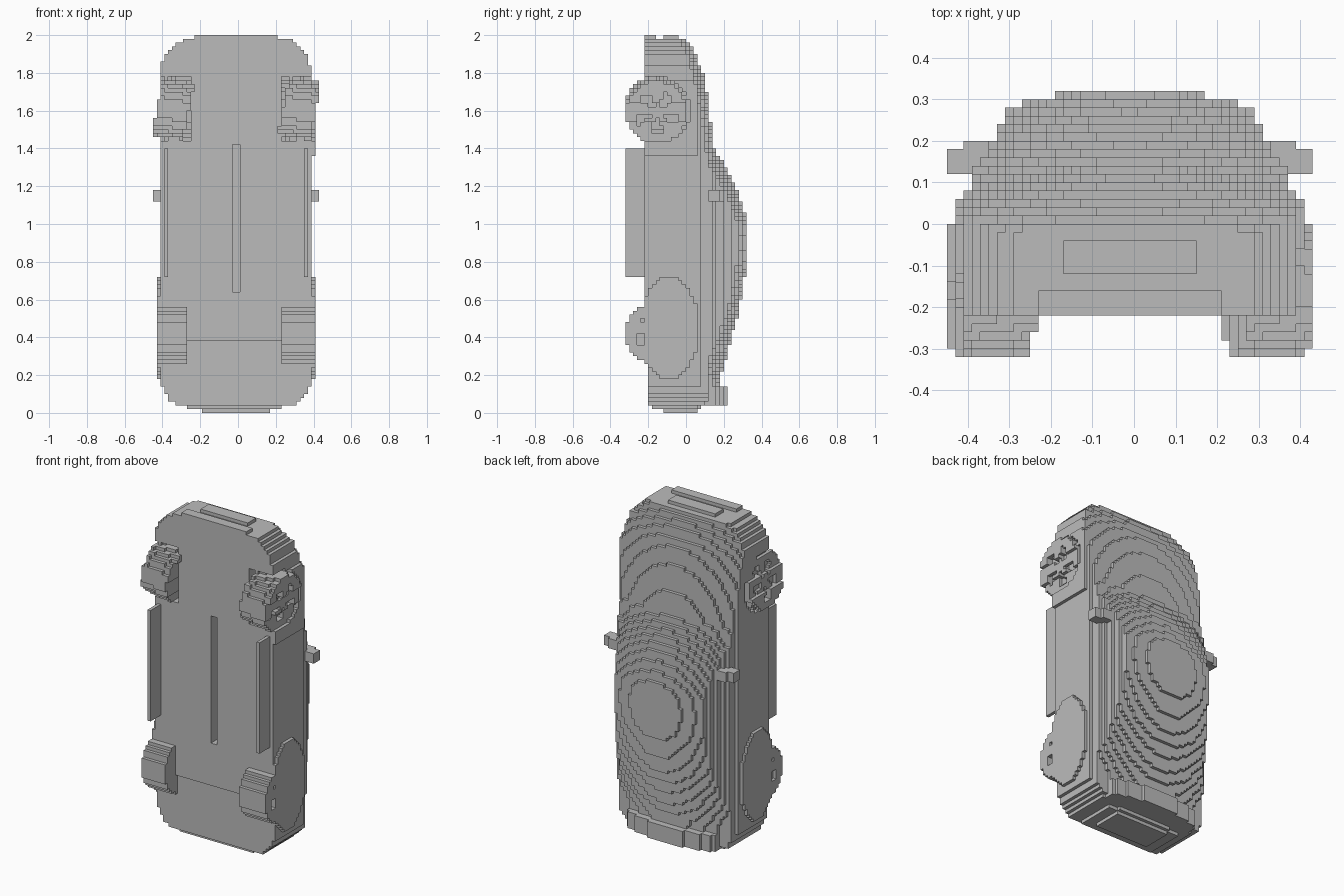
import bpy, bmesh, math

if "Cube" in bpy.data.objects:
    bpy.data.objects.remove(bpy.data.objects["Cube"], do_unlink=True)

V = 0.02            # block size
CX = -0.01          # symmetry plane of the car
WHEEL_Y, WHEEL_R = -0.155, 0.165
REAR_Z, FRONT_Z = 0.42, 1.605

grey = bpy.data.materials.new("body grey")
grey.use_nodes = True
COLOUR = (0.5, 0.5, 0.5, 1)
grey.diffuse_color = COLOUR
grey.node_tree.nodes["Principled BSDF"].inputs["Base Color"].default_value = COLOUR


def curve(points, t):
    """Piecewise linear profile lookup."""
    if t <= points[0][0]:
        return points[0][1]
    for (a, va), (b, vb) in zip(points, points[1:]):
        if t <= b:
            return va + (vb - va) * (t - a) / (b - a)
    return points[-1][1]


def block_object(name, inside, lo, hi):
    """Fill the block grid where inside(x, y, z) holds and skin it."""
    org = (-0.45, -0.32, 0.0)
    rng = [range(round((lo[k] - org[k]) / V), round((hi[k] - org[k]) / V)) for k in range(3)]
    cells = {(i, j, k) for i in rng[0] for j in rng[1] for k in rng[2]
             if inside(org[0] + (i + .5) * V, org[1] + (j + .5) * V, (k + .5) * V)}
    bm = bmesh.new()
    verts = {}

    def vert(c):
        if c not in verts:
            verts[c] = bm.verts.new([org[k] + c[k] * V for k in range(3)])
        return verts[c]

    for c in cells:
        for ax in range(3):
            for d in (0, 1):
                n = list(c)
                n[ax] += 2 * d - 1
                if tuple(n) in cells:
                    continue
                u, w = (ax + 1) % 3, (ax + 2) % 3
                quad = []
                for du, dw in ((0, 0), (1, 0), (1, 1), (0, 1)):
                    p = list(c)
                    p[ax] += d
                    p[u] += du
                    p[w] += dw
                    quad.append(vert(tuple(p)))
                bm.faces.new(quad if d else quad[::-1])
    mesh = bpy.data.meshes.new(name)
    bm.to_mesh(mesh)
    bm.free()
    mesh.materials.append(grey)
    obj = bpy.data.objects.new(name, mesh)
    bpy.context.collection.objects.link(obj)
    return obj


# Roof line, nose at the top and tail at the bottom: (z, y)
TOP = [(0.01, 0.06), (0.03, 0.08), (0.05, 0.14), (0.1, 0.17), (0.2, 0.185), (0.3, 0.215),
       (0.4, 0.24), (0.5, 0.27), (0.6, 0.292), (0.7, 0.308), (0.78, 0.322), (0.9, 0.33),
       (1.02, 0.322), (1.1, 0.295), (1.2, 0.26), (1.28, 0.22), (1.34, 0.185), (1.4, 0.145),
       (1.5, 0.135), (1.6, 0.125), (1.7, 0.11), (1.8, 0.09), (1.9, 0.05), (1.95, 0.02), (1.99, 0.0)]
# Underside: (z, y)
FLOOR = [(0.01, -0.12), (0.03, -0.17), (0.05, -0.2), (0.36, -0.2), (0.42, -0.22), (2, -0.22)]
# Half width in plan: (z, x)
WIDTH = [(0.01, 0.18), (0.03, 0.25), (0.05, 0.31), (0.07, 0.35), (0.11, 0.38), (0.17, 0.4),
         (1.25, 0.4), (1.36, 0.41), (1.75, 0.41), (1.85, 0.39), (1.9, 0.37), (1.94, 0.33),
         (1.97, 0.29), (1.99, 0.22)]
# Half width against height over the road: (y, x)
SIDE = [(0.06, 0.43), (0.07, 0.395), (0.12, 0.38), (0.16, 0.355), (0.2, 0.325),
        (0.25, 0.305), (0.28, 0.285), (0.32, 0.19)]


def body(x, y, z):
    s = abs(x - CX)
    top, floor, width = curve(TOP, z), curve(FLOOR, z), curve(WIDTH, z)
    # rear wheel arch flare
    if ((y + 0.09) / 0.16) ** 2 + ((z - 0.45) / 0.27) ** 2 < 1:
        width = max(width, 0.42)
    # front wheel wells
    if s > 0.24 and math.hypot(y - WHEEL_Y, z - FRONT_Z) < 0.175:
        return False
    # sills under the doors
    if y < -0.22:
        return 0.72 < z < 1.4 and 0.36 < s < 0.39
    # groove along the floor
    if s < 0.02 and y < -0.16 and 0.64 < z < 1.42:
        return False
    # bumper lip and grille plate on the nose
    if z > 1.98:
        return (y < -0.16 and s < 0.22) or (-0.12 < y < -0.04 and s < 0.16)
    if y < floor or s > min(width, curve(SIDE, y)):
        return False
    lower = min(top, 0.16) - 0.32 * s * s       # hood and shoulders
    cabin = top - 0.6 * s * s                   # domed roof and glass
    return y < max(lower, cabin)


block_object("car_body", body, (-0.45, -0.32, 0), (0.45, 0.32, 2))


def add_wheel(name, side, cz, steer, half):
    """Tyre with five recessed gaps between the spokes."""
    ct, st = math.cos(steer), math.sin(steer)
    mid = CX + side * 0.335

    def inside(x, y, z):
        dx, dz, dy = x - mid, z - cz, y - WHEEL_Y
        a = side * (dx * ct - dz * st)
        v = dz * ct + dx * st
        r = math.hypot(dy, v)
        if r > WHEEL_R or abs(a) > half:
            return False
        gap = 0.035 < r < 0.115 and math.cos(5 * math.atan2(dy, v)) < -0.1
        return not (gap and a > half - 0.03)

    block_object(name, inside, (-0.47, -0.32, cz - 0.2 - cz % V), (0.47, 0.04, cz + 0.22 - cz % V))


for side, label in ((1, "left"), (-1, "right")):
    add_wheel("rear_wheel_" + label, side, REAR_Z, 0, 0.085)
    add_wheel("front_wheel_" + label, side, FRONT_Z, math.radians(11), 0.085)

    # door mirror: pod on a short arm
    def mirror(x, y, z, side=side):
        s = side * (x - CX)
        pod = 0.38 < s < 0.44 and 0.12 < y < 0.18 and 1.12 < z < 1.18
        arm = 0.34 < s < 0.4 and 0.14 < y < 0.2 and 1.12 < z < 1.18
        return pod or arm

    block_object("mirror_" + label, mirror, (-0.45, 0.1, 1.08), (0.45, 0.22, 1.2))


# raised lip on the tail
def spoiler(x, y, z):
    return abs(x - CX) < 0.3 and 0.1 < y < 0.22 - 0.6 * (x - CX) ** 2 and 0.04 < z < 0.14


block_object("tail_spoiler", spoiler, (-0.45, 0.1, 0.04), (0.45, 0.24, 0.14))
